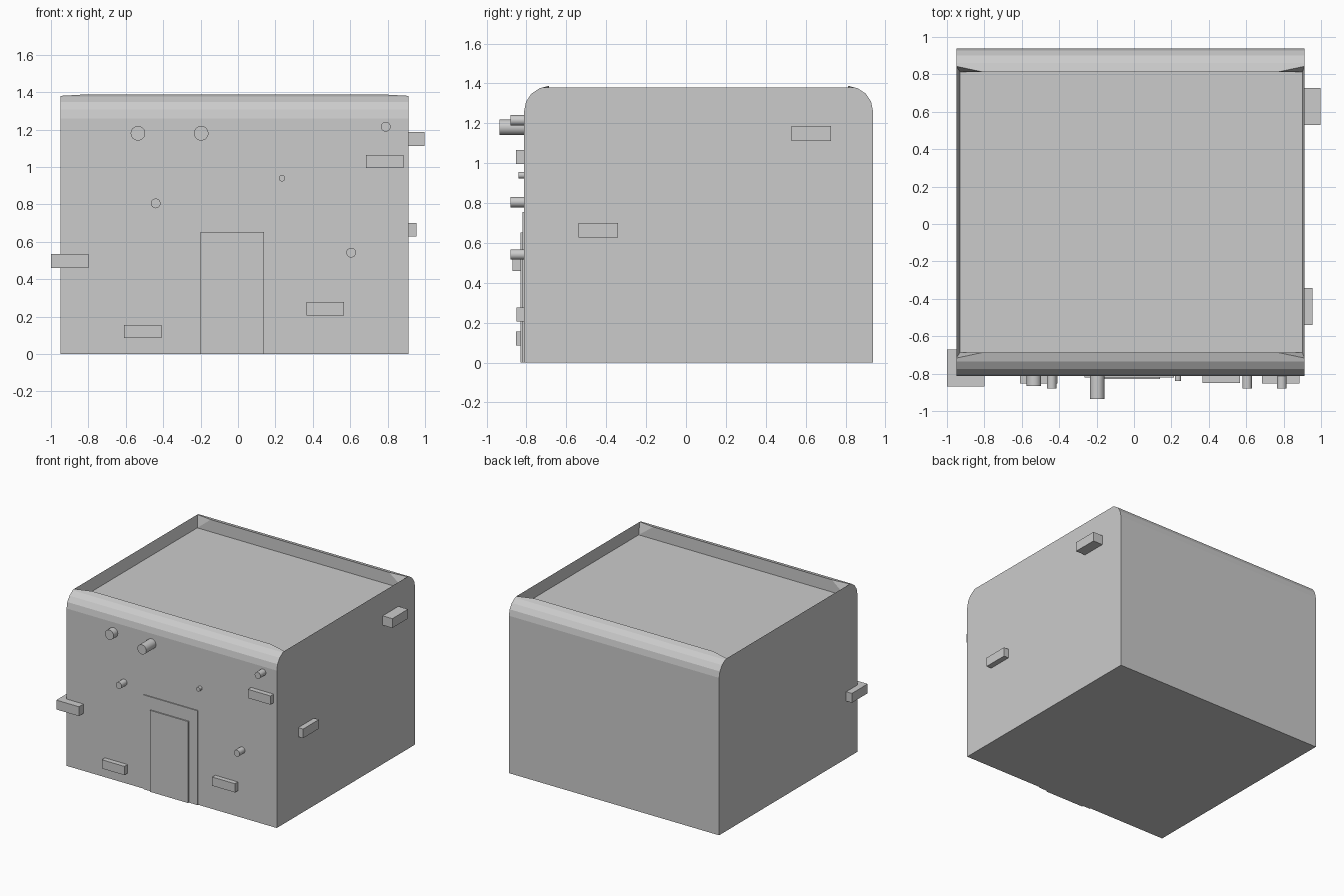
import bpy, bmesh, math

if "Cube" in bpy.data.objects:
    bpy.data.objects.remove(bpy.data.objects["Cube"])


def add_mesh(name, bm):
    bmesh.ops.recalc_face_normals(bm, faces=bm.faces[:])
    me = bpy.data.meshes.new(name)
    bm.to_mesh(me)
    bm.free()
    ob = bpy.data.objects.new(name, me)
    bpy.context.collection.objects.link(ob)
    return ob


def box(name, x0, x1, y0, y1, z0, z1):
    bm = bmesh.new()
    bmesh.ops.create_cube(bm, size=1)
    for v in bm.verts:
        v.co.x = x1 if v.co.x > 0 else x0
        v.co.y = y1 if v.co.y > 0 else y0
        v.co.z = z1 if v.co.z > 0 else z0
    return add_mesh(name, bm)


def peg(name, x, z, r, y_tip, y_root=-0.76):
    bpy.ops.mesh.primitive_cylinder_add(
        vertices=24, radius=r, depth=y_root - y_tip,
        location=(x, (y_tip + y_root) / 2, z), rotation=(math.pi / 2, 0, 0))
    bpy.context.object.name = name
    bpy.ops.object.shade_smooth_by_angle()


# House body: rounded front and back shoulders, sunken roof with a thin parapet
YC, HALF, R, ZS, ZF = 0.063, 0.875, 0.125, 1.26, 1.29
stations = [-0.95, -0.81, 0.77, 0.912]
bm = bmesh.new()


def shoulder(sign):
    rows = []
    for i, x in enumerate(stations):
        prof = [(HALF, 0)]
        for k in range(4):
            a = math.radians(22.5 * k)
            prof.append((HALF - R + R * math.cos(a), ZS + R * math.sin(a)))
        prof.append((0.78, 1.38) if i in (0, 3) else (HALF - R, 1.388))
        rows.append([bm.verts.new((x, YC + sign * h, z)) for h, z in prof])
    floor = [bm.verts.new((x, YC + sign * (HALF - R), ZF)) for x in (-0.93, 0.9)]
    for a, b in zip(rows, rows[1:]):
        for j in range(len(a) - 1):
            bm.faces.new((a[j], b[j], b[j + 1], a[j + 1]))
    r = [row[-1] for row in rows]
    bm.faces.new((r[0], r[1], floor[0]))
    bm.faces.new((r[1], r[2], floor[1], floor[0]))
    bm.faces.new((r[2], r[3], floor[1]))
    return rows, floor


front, f_floor = shoulder(-1)
back, b_floor = shoulder(1)
for i, s in ((0, 0), (3, 1)):
    bm.faces.new(front[i] + back[i][::-1])
    bm.faces.new((front[i][-1], back[i][-1], b_floor[s], f_floor[s]))
bm.faces.new(f_floor + b_floor[::-1])
bm.faces.new([r[0] for r in front] + [r[0] for r in reversed(back)])
add_mesh("house_body", bm)

# Door and its surround
box("door_surround", -0.265, 0.215, -0.82, -0.78, 0, 0.755)
box("door", -0.2, 0.14, -0.83, -0.78, 0, 0.652)

# Roof beam ends poking through the front wall
for i, p in enumerate([(-0.535, 1.18, 0.039, -0.865), (-0.197, 1.18, 0.039, -0.935),
                       (0.79, 1.215, 0.026, -0.88), (-0.44, 0.805, 0.026, -0.88),
                       (0.605, 0.542, 0.026, -0.88), (0.235, 0.94, 0.017, -0.84)]):
    peg(f"beam_end_{i + 1}", *p)

# Protruding bricks
for i, b in enumerate([(0.684, 0.884, -0.852, -0.72, 0.995, 1.065),
                       (0.367, 0.568, -0.85, -0.72, 0.207, 0.277),
                       (-0.61, -0.41, -0.852, -0.72, 0.085, 0.155),
                       (-1.0, -0.8, -0.87, -0.67, 0.46, 0.535),
                       (0.82, 0.997, 0.528, 0.727, 1.112, 1.187),
                       (0.82, 0.955, -0.54, -0.342, 0.627, 0.7)]):
    box(f"brick_{i + 1}", *b)
